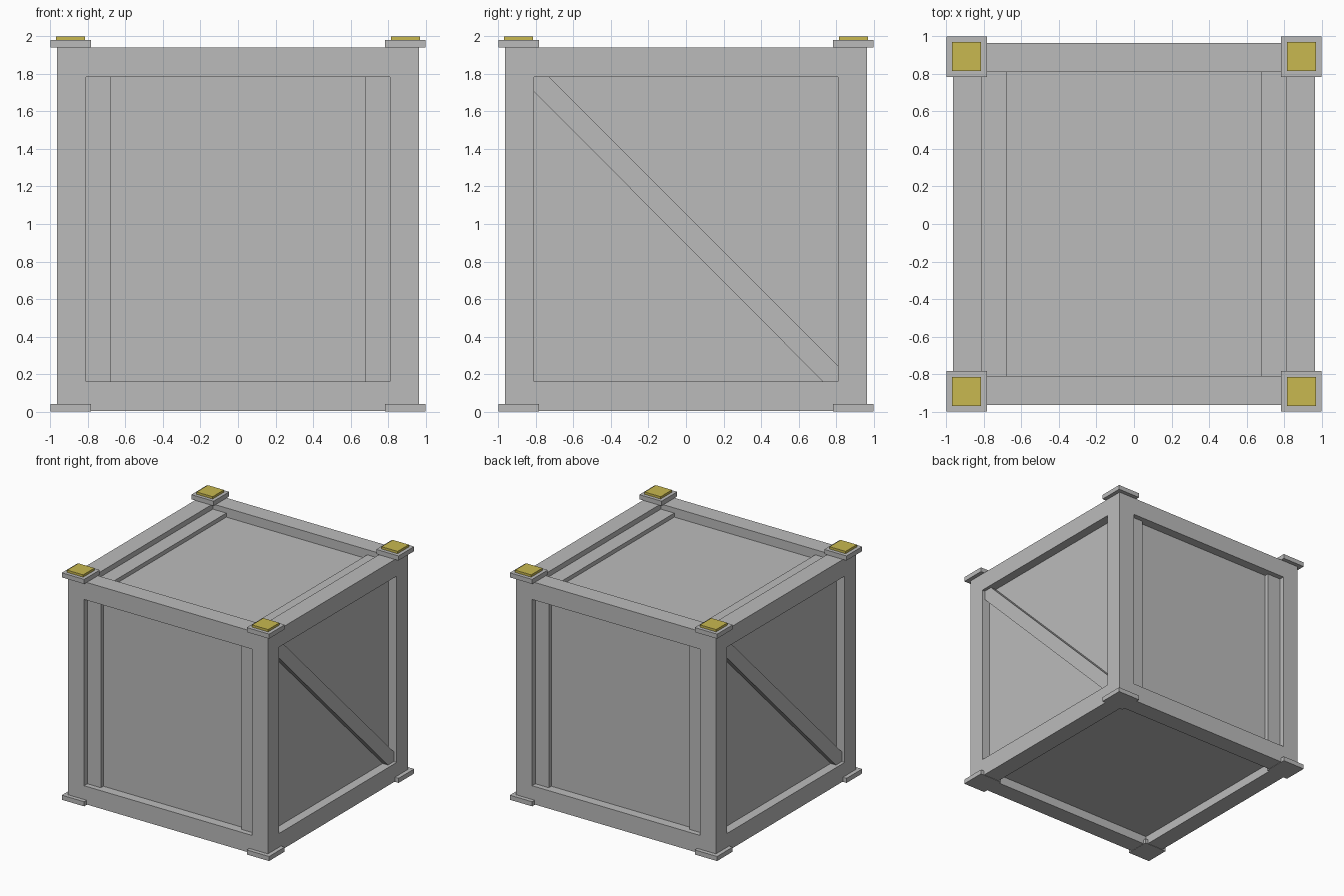
import bpy, bmesh

if "Cube" in bpy.data.objects:
    bpy.data.objects.remove(bpy.data.objects["Cube"])

def material(name, rgb):
    m = bpy.data.materials.new(name)
    m.diffuse_color = (*rgb, 1)
    m.use_nodes = True
    m.node_tree.nodes["Principled BSDF"].inputs["Base Color"].default_value = m.diffuse_color
    return m

GREY = material("grey_metal", (0.5, 0.5, 0.5))
GOLD = material("gold_plate", (0.578, 0.479, 0.08))

def finish(name, bm, mat):
    bmesh.ops.recalc_face_normals(bm, faces=bm.faces)
    me = bpy.data.meshes.new(name)
    bm.to_mesh(me)
    bm.free()
    me.materials.append(mat)
    ob = bpy.data.objects.new(name, me)
    bpy.context.collection.objects.link(ob)
    return ob

def box(name, x, y, z, mat=GREY):
    bm = bmesh.new()
    bmesh.ops.create_cube(bm, size=1)
    for v in bm.verts:
        for i, (a, b) in enumerate((x, y, z)):
            v.co[i] = a if v.co[i] < 0 else b
    return finish(name, bm, mat)

def span(s, a, b):
    """Range a..b on the side given by sign s."""
    return (min(s * a, s * b), max(s * a, s * b))

IN, OUT = 0.81, 0.965          # inner and outer faces of the frame
PANEL = 0.885                  # recessed panel plane
LOW, HIGH = 0.16, 1.785        # clear opening between the rails
BASE, TOP = 0.003, 1.94

# Recessed panels as one closed core
box("panel_core", (-PANEL, PANEL), (-PANEL, PANEL), (0.08, 1.86))

# Corner posts with feet, caps and gold plates
for sx in (-1, 1):
    for sy in (-1, 1):
        box("corner_post", span(sx, IN, OUT), span(sy, IN, OUT), (BASE, TOP))
        px, py = span(sx, 0.785, 1.0), span(sy, 0.785, 1.0)
        box("foot", px, py, (0, 0.04))
        box("cap", px, py, (TOP, 1.98))
        box("cap_plate", span(sx, 0.815, 0.97), span(sy, 0.815, 0.97), (1.98, 2.0), GOLD)

# Rails along the top and bottom edges
for s in (-1, 1):
    for z in ((BASE, LOW), (HIGH, TOP)):
        box("long_rail", (-IN, IN), span(s, IN, OUT), z)
        box("side_rail", span(s, IN, OUT), (-IN, IN), z)

# Raised strips on the front, back and top panels
for sx in (-1, 1):
    x = span(sx, 0.68, IN)
    for sy in (-1, 1):
        box("upright_strip", x, span(sy, 0.86, 0.92), (LOW, HIGH))
    box("top_strip", x, (-IN, IN), (1.84, 1.895))

# Diagonal braces on the left and right, turned half round from each other
outline = [(-IN, HIGH), (-IN, 1.705), (0.73, LOW), (IN, LOW), (IN, 0.245), (-0.73, HIGH)]
for s in (-1, 1):
    bm = bmesh.new()
    face = bm.faces.new([bm.verts.new((s * 0.87, s * y, z)) for y, z in outline])
    ext = bmesh.ops.extrude_face_region(bm, geom=[face])
    moved = [v for v in ext["geom"] if isinstance(v, bmesh.types.BMVert)]
    bmesh.ops.translate(bm, verts=moved, vec=(s * 0.067, 0, 0))
    finish("diagonal_brace", bm, GREY)
